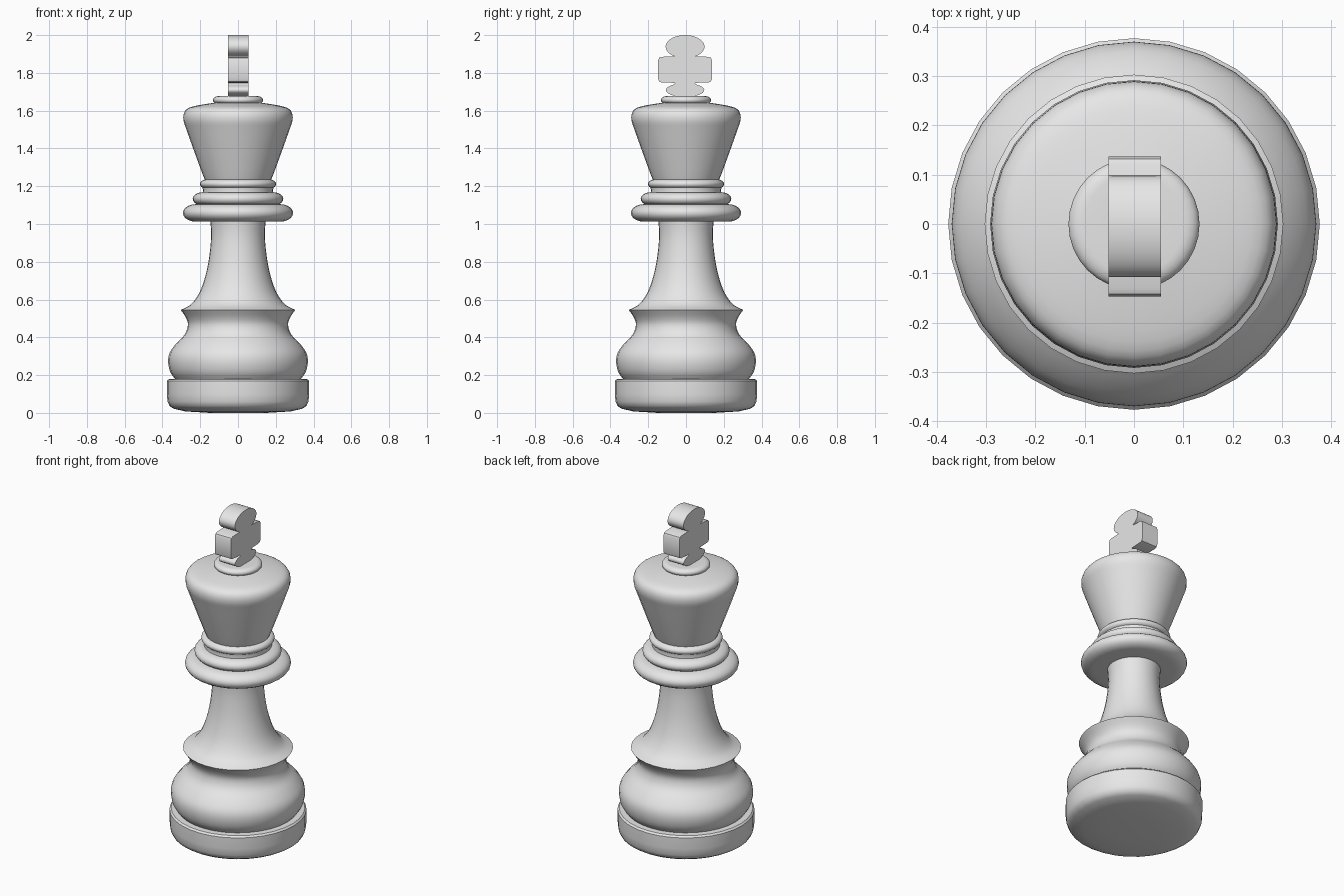
import bpy, bmesh
from math import cos, sin, pi, radians
from mathutils import Vector

if "Cube" in bpy.data.objects:
    bpy.data.objects.remove(bpy.data.objects["Cube"], do_unlink=True)

SIDES = 32

grey = bpy.data.materials.new("plain grey")
grey.use_nodes = True
grey.diffuse_color = (0.8, 0.8, 0.8, 1)
grey.node_tree.nodes["Principled BSDF"].inputs["Base Color"].default_value = (0.8, 0.8, 0.8, 1)


def finish(name, bm, angle=35):
    bmesh.ops.recalc_face_normals(bm, faces=bm.faces)
    mesh = bpy.data.meshes.new(name)
    bm.to_mesh(mesh)
    bm.free()
    mesh.materials.append(grey)
    obj = bpy.data.objects.new(name, mesh)
    bpy.context.collection.objects.link(obj)
    bpy.ops.object.select_all(action="DESELECT")
    obj.select_set(True)
    bpy.context.view_layer.objects.active = obj
    bpy.ops.object.shade_smooth_by_angle(angle=radians(angle))
    return obj


def smooth_path(points, steps=3):
    """Curve running through every profile point."""
    p = [Vector(q) for q in points]
    p = [p[0] * 2 - p[1]] + p + [p[-1] * 2 - p[-2]]
    out = []
    for a, b, c, d in zip(p, p[1:], p[2:], p[3:]):
        for i in range(steps):
            t = i / steps
            out.append(0.5 * (2 * b + (c - a) * t + (2 * a - 5 * b + 4 * c - d) * t ** 2
                              + (3 * b - a - 3 * c + d) * t ** 3))
    return out + [p[-2]]


def lathe(name, profile):
    """Turn a (radius, height) profile about z and cap both ends."""
    bm = bmesh.new()
    rings = [[bm.verts.new((r * cos(2 * pi * i / SIDES), r * sin(2 * pi * i / SIDES), z))
              for i in range(SIDES)] for r, z in profile]
    for low, high in zip(rings, rings[1:]):
        for i in range(SIDES):
            j = (i + 1) % SIDES
            bm.faces.new((low[i], low[j], high[j], high[i]))
    bm.faces.new(rings[0])
    bm.faces.new(rings[-1])
    return finish(name, bm)


def ring(name, radius, bottom, top, core):
    """Rounded moulding with a half-ellipse edge."""
    mid, half = (bottom + top) / 2, (top - bottom) / 2
    bulge = min(radius - core, half * 1.5)
    edge = [(radius - bulge + bulge * cos(a), mid + half * sin(a))
            for a in (pi * (i / 10 - 0.5) for i in range(11))]
    return lathe(name, [(core, bottom)] + edge + [(core, top)])


# Foot and turned body
lathe("foot", [(0.15, 0), (0.28, 0.008), (0.34, 0.022), (0.362, 0.036), (0.373, 0.06),
               (0.377, 0.1), (0.377, 0.168), (0.368, 0.178), (0.3, 0.18)])
lathe("belly", smooth_path([(0.33, 0.175), (0.358, 0.215), (0.37, 0.27), (0.361, 0.32),
                            (0.325, 0.37), (0.282, 0.415), (0.265, 0.465),
                            (0.276, 0.505), (0.303, 0.545)]))
lathe("stem", smooth_path([(0.303, 0.545), (0.255, 0.57), (0.22, 0.61), (0.19, 0.67),
                           (0.164, 0.76), (0.148, 0.86), (0.142, 0.95), (0.148, 1.03)]))

# Collar mouldings
ring("collar_lower_ring", 0.292, 1.012, 1.105, 0.1)
ring("collar_middle_ring", 0.24, 1.098, 1.168, 0.1)
lathe("collar_neck", [(0.19, 1.15), (0.185, 1.18), (0.19, 1.2)])
ring("collar_upper_ring", 0.202, 1.187, 1.236, 0.1)

# Flared head and its button
lathe("head", smooth_path([(0.172, 1.225), (0.19, 1.27), (0.234, 1.39), (0.273, 1.5),
                           (0.289, 1.55), (0.285, 1.59), (0.258, 1.616),
                           (0.19, 1.632), (0.1, 1.645)]))
ring("head_button", 0.133, 1.635, 1.677, 0.05)


# Finial: flat cross with rounded lobes above and below its arms
def lobe(height, wide, tall, start, end, count=10):
    angles = [radians(start + (end - start) * i / count) for i in range(count + 1)]
    return [(wide * cos(a), height + tall * sin(a)) for a in angles]


half = lobe(1.709, 0.102, 0.036, -75, 55)
half += [(0.052, 1.747), (0.125, 1.75), (0.137, 1.755), (0.142, 1.768),
         (0.142, 1.867), (0.137, 1.88), (0.125, 1.885), (0.056, 1.888)]
half += lobe(1.939, 0.103, 0.061, -52, 90, 14)
outline = half + [(-y, z) for y, z in reversed(half[:-1])]
bm = bmesh.new()
face = bm.faces.new([bm.verts.new((-0.052, y - 0.005, z)) for y, z in outline])
moved = bmesh.ops.extrude_face_region(bm, geom=[face], use_keep_orig=True)["geom"]
bmesh.ops.translate(bm, vec=(0.107, 0, 0),
                    verts=[v for v in moved if isinstance(v, bmesh.types.BMVert)])
finish("cross_finial", bm, 40)
